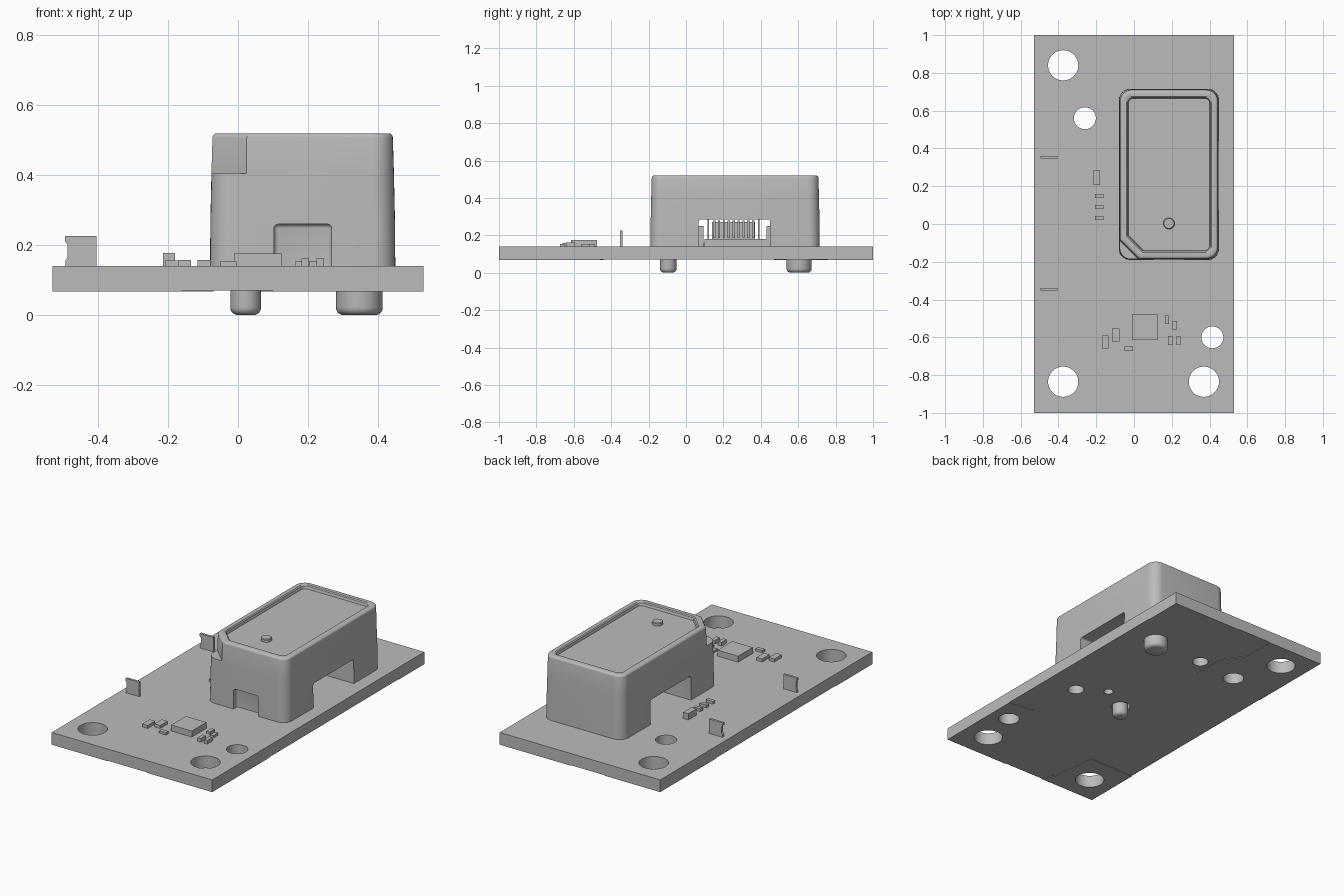
import bpy
import bmesh
from math import sin, cos, pi, radians
from mathutils import Vector

if "Cube" in bpy.data.objects:
    bpy.data.objects.remove(bpy.data.objects["Cube"], do_unlink=True)

grey = bpy.data.materials.new("plain grey")
grey.use_nodes = True
COLOUR = (0.5, 0.5, 0.5, 1)
grey.diffuse_color = COLOUR
grey.node_tree.nodes["Principled BSDF"].inputs["Base Color"].default_value = COLOUR

BOARD_LOW, BOARD_TOP = 0.07, 0.14


def loft(name, rings, smooth=False):
    """Skin a stack of equal-length rings and cap both ends."""
    bm = bmesh.new()
    rows = [[bm.verts.new(p) for p in ring] for ring in rings]
    for a, b in zip(rows, rows[1:]):
        for i in range(len(a)):
            j = (i + 1) % len(a)
            bm.faces.new((a[i], a[j], b[j], b[i]))
    bm.faces.new(rows[0])
    bm.faces.new(rows[-1])
    bmesh.ops.recalc_face_normals(bm, faces=bm.faces)
    mesh = bpy.data.meshes.new(name)
    bm.to_mesh(mesh)
    bm.free()
    mesh.materials.append(grey)
    obj = bpy.data.objects.new(name, mesh)
    bpy.context.collection.objects.link(obj)
    if smooth:
        soften(obj)
    return obj


def activate(obj):
    bpy.ops.object.select_all(action="DESELECT")
    obj.select_set(True)
    bpy.context.view_layer.objects.active = obj


def soften(obj):
    activate(obj)
    bpy.ops.object.shade_smooth_by_angle(angle=radians(35))


def prism(name, points, z0, z1):
    return loft(name, [[(x, y, z) for x, y in points] for z in (z0, z1)])


def box(name, x0, x1, y0, y1, z0, z1):
    return prism(name, [(x0, y0), (x1, y0), (x1, y1), (x0, y1)], z0, z1)


def turned(name, x, y, profile, sides=32):
    """Round part from (radius, z) pairs."""
    return loft(name, [[(x + r * cos(2 * pi * i / sides), y + r * sin(2 * pi * i / sides), z)
                        for i in range(sides)] for r, z in profile], True)


def cut(obj, cutters):
    for c in cutters:
        c.hide_render = True
        mod = obj.modifiers.new("cut", "BOOLEAN")
        mod.operation, mod.solver, mod.object = "DIFFERENCE", "EXACT", c
        activate(obj)
        bpy.ops.object.modifier_apply(modifier=mod.name)


def rounded_box(name, *dims, width=0.012):
    obj = box(name, *dims)
    mod = obj.modifiers.new("round", "BEVEL")
    mod.width, mod.segments = width, 4
    activate(obj)
    bpy.ops.object.modifier_apply(modifier=mod.name)
    return obj


# Circuit board with thin pads under its corners, all drilled through
board = box("board", -0.53, 0.53, -1, 1, BOARD_LOW, BOARD_TOP)
pads = {
    "back_left_pad": [(0.53, 0.76), (0.53, 1), (0.06, 1), (0.215, 0.74)],
    "back_right_pad": [(-0.53, 0.47), (-0.07, 0.47), (-0.07, 0.67), (-0.16, 0.8),
                       (-0.16, 1), (-0.53, 1)],
    "front_left_pad": [(0.53, -0.46), (0.37, -0.44), (0.32, -0.5), (0.25, -0.81),
                       (0.1, -1), (0.53, -1)],
    "front_right_pad": [(-0.53, -0.65), (-0.23, -0.65), (-0.2, -0.92), (-0.16, -1), (-0.53, -1)],
}
pads = [prism(n, pts, BOARD_LOW - 0.003, BOARD_LOW) for n, pts in pads.items()]
holes = [(-0.375, 0.84, 0.08), (-0.375, -0.835, 0.08), (0.37, -0.835, 0.08),
         (-0.26, 0.56, 0.058), (0.415, -0.6, 0.058),
         (0, 0.58, 0.045), (0.335, -0.11, 0.045), (0.18, -0.01, 0.026), (0.02, -0.095, 0.053)]
drills = [turned("drill", x, y, [(r, 0), (r, 0.3)], 48) for x, y, r in holes]
cut(board, drills)
for pad in pads:
    cut(pad, drills[:5])
soften(board)


def outline(inset, radius, z, chamfer=0):
    """Rounded footprint of the housing; the front right corner may be chamfered."""
    x0, x1, y0, y1 = -0.08 + inset, 0.45 - inset, -0.19 + inset, 0.715 - inset
    centres = [(x0, y0, 1, 1), (x1, y0, -1, 1), (x1, y1, -1, -1), (x0, y1, 1, -1)]
    ring, steps = [], 8
    for k, (cx, cy, sx, sy) in enumerate(centres):
        for i in range(steps + 1):
            t = i / steps
            if k == 0 and chamfer:
                ring.append((cx + chamfer * t, cy + chamfer * (1 - t), z))
            else:
                a = pi + (k + t) * pi / 2
                ring.append((cx + sx * radius + radius * cos(a),
                             cy + sy * radius + radius * sin(a), z))
    return ring


# Housing: drafted walls, corner ledge, rounded rim and sunken lid panel
LEDGE, TOP, ROUND = 0.405, 0.52, 0.013
rings = [outline(0, 0.06, BOARD_TOP), outline(0.001, 0.06, 0.27),
         outline(0.004, 0.06, LEDGE), outline(0.004, 0.06, LEDGE, 0.1)]
for i in range(5):
    a = i * pi / 8
    rings.append(outline(0.007 + ROUND * (1 - cos(a)), 0.056,
                         TOP - ROUND + ROUND * sin(a), 0.098))
rings += [outline(0.04, 0.032, TOP, 0.085), outline(0.046, 0.03, TOP - 0.005, 0.082),
          outline(0.05, 0.026, TOP - 0.02, 0.08)]
housing = loft("housing", rings)
tunnel = rounded_box("side_opening_cutter", -0.2, 0.6, 0.068, 0.45, 0.1, 0.285)
notch = rounded_box("front_notch_cutter", 0.103, 0.268, -0.3, -0.155, 0.1, 0.26)
cut(housing, [tunnel, notch])
soften(housing)
for c in drills + [tunnel, notch]:
    bpy.data.objects.remove(c, do_unlink=True)

turned("button", 0.185, 0.003, [(0.03, 0.495), (0.03, 0.514), (0.026, 0.518)])

# Ribbed connector inside the side openings
box("connector_base", 0.1, 0.27, 0.1, 0.43, BOARD_TOP, 0.18)
for y in (0.068, 0.43):
    box("connector_post", 0.1, 0.27, y, y + 0.025, BOARD_TOP, 0.25)
box("connector_core", 0.12, 0.25, 0.14, 0.37, 0.18, 0.27)
for i in range(9):
    y = 0.145 + i * 0.026
    box("connector_rib", 0.11, 0.26, y, y + 0.012, 0.185, 0.278)
for y in (0.12, 0.39):
    box("connector_pin", 0.13, 0.24, y - 0.004, y + 0.004, 0.18, 0.285)

# Locating pegs below the board
for name, x, y, r in (("small_peg", 0.022, -0.095, 0.044), ("large_peg", 0.347, 0.605, 0.067)):
    curve = [(r - 0.022 * (1 - sin(a)), 0.022 * (1 - cos(a)))
             for a in [i * pi / 10 for i in range(6)]]
    turned(name, x, y, curve + [(r, BOARD_TOP)])

# Upright contact tabs with a slightly waisted outer edge
tab = [(-0.405, 0.14), (-0.405, 0.226), (-0.495, 0.226), (-0.495, 0.21), (-0.488, 0.203),
       (-0.488, 0.165), (-0.494, 0.155), (-0.494, 0.14)]
for y in (0.353, -0.346):
    loft("contact_tab", [[(x, y + d, z) for x, z in tab] for d in (-0.007, 0.007)])

# Surface components: centre, size and height
parts = [("chip", 0.057, -0.545, 0.136, 0.138, 0.036),
         ("large_capacitor", -0.197, 0.245, 0.034, 0.078, 0.037),
         ("capacitor", -0.152, -0.625, 0.036, 0.07, 0.018),
         ("capacitor", -0.097, -0.588, 0.038, 0.07, 0.018),
         ("resistor", -0.027, -0.661, 0.045, 0.024, 0.014),
         ("resistor", 0.175, -0.508, 0.022, 0.045, 0.014),
         ("resistor", 0.216, -0.535, 0.022, 0.045, 0.014),
         ("resistor", 0.192, -0.617, 0.022, 0.047, 0.022),
         ("resistor", 0.235, -0.617, 0.022, 0.047, 0.022)]
parts += [("side_resistor", -0.184, y, 0.046, 0.022, 0.016) for y in (0.148, 0.09, 0.032)]
for name, x, y, w, d, h in parts:
    box(name, x - w / 2, x + w / 2, y - d / 2, y + d / 2, BOARD_TOP, BOARD_TOP + h)
